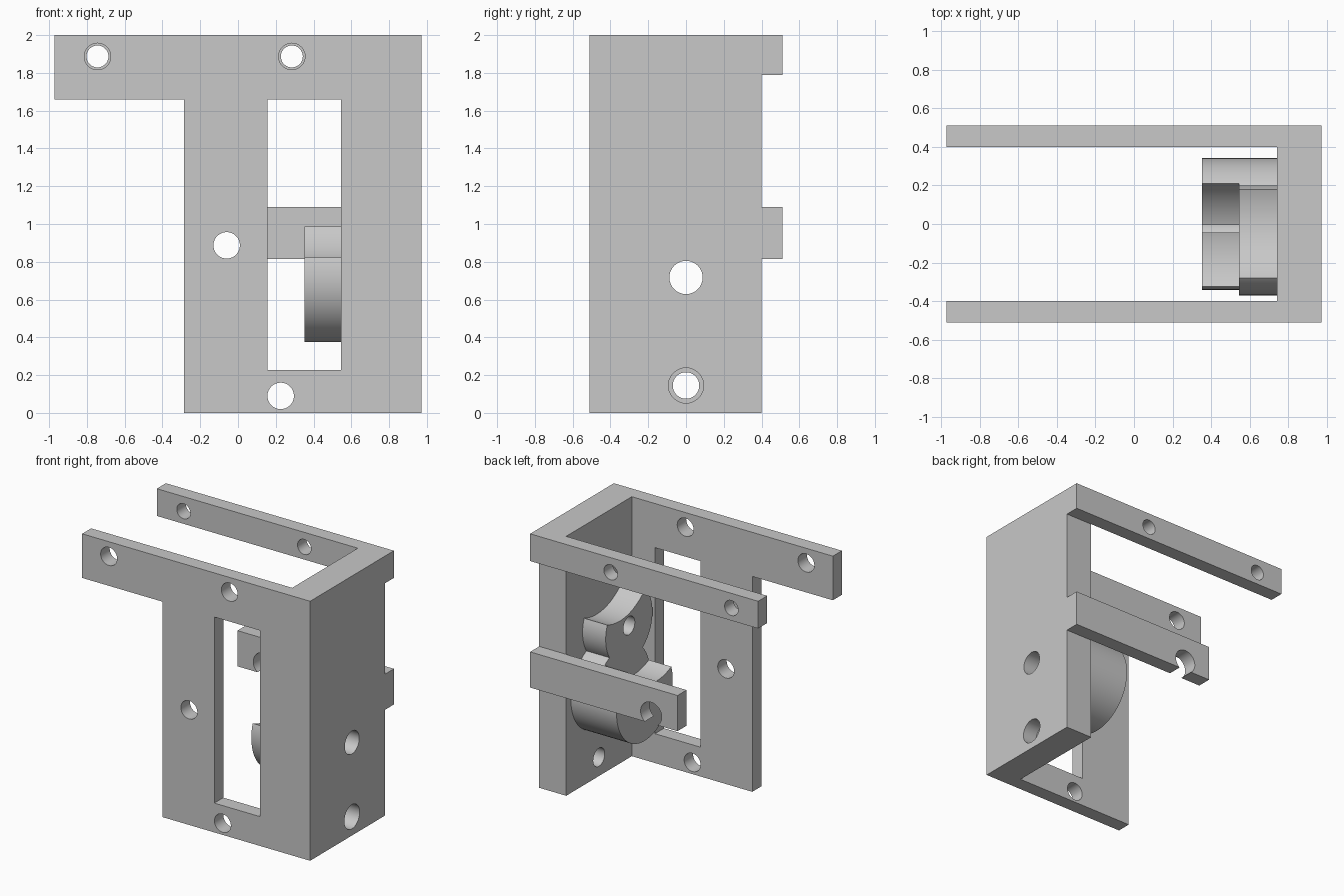
import bpy
from math import pi, radians
from mathutils import Vector

cube = bpy.data.objects.get("Cube")
if cube:
    bpy.data.objects.remove(cube, do_unlink=True)

grey = bpy.data.materials.new("plain grey")
grey.use_nodes = True
colour = (0.58, 0.58, 0.58, 1)
grey.diffuse_color = colour
grey.node_tree.nodes["Principled BSDF"].inputs["Base Color"].default_value = colour


def box(name, low, high):
    low, high = Vector(low), Vector(high)
    bpy.ops.mesh.primitive_cube_add(size=1, location=(low + high) / 2)
    ob = bpy.context.object
    ob.name = name
    ob.scale = high - low
    bpy.ops.object.transform_apply(location=True, rotation=True, scale=True)
    ob.data.materials.append(grey)
    return ob


def rod(name, axis, start, end, centre, radius):
    """Round bar along x or y; centre is given in the two other axes."""
    a, b = centre
    mid = (start + end) / 2
    along_x = axis == "x"
    bpy.ops.mesh.primitive_cylinder_add(
        vertices=64, radius=radius, depth=end - start,
        location=(mid, a, b) if along_x else (a, mid, b),
        rotation=(0, pi / 2, 0) if along_x else (-pi / 2, 0, 0))
    ob = bpy.context.object
    ob.name = name
    bpy.ops.object.transform_apply(location=True, rotation=True, scale=True)
    ob.data.materials.append(grey)
    return ob


def combine(target, tool, operation="DIFFERENCE"):
    mod = target.modifiers.new("combine", "BOOLEAN")
    mod.operation = operation
    mod.solver = "EXACT"
    mod.object = tool
    bpy.context.view_layer.objects.active = target
    bpy.ops.object.modifier_apply(modifier=mod.name)
    bpy.data.objects.remove(tool, do_unlink=True)


def finish(ob):
    bpy.ops.object.select_all(action="DESELECT")
    ob.select_set(True)
    bpy.context.view_layer.objects.active = ob
    bpy.ops.object.shade_smooth_by_angle(angle=radians(30))


# Frame: a solid block carved into front plate, side wall and rear arms.
# Front and rear carvings reach slightly into the cavity so they break through.
frame = box("bracket_frame", (-0.972, -0.51, 0), (0.972, 0.51, 2))
carvings = [
    ((-1.2, -0.4, -0.2), (0.742, 0.4, 2.2)),      # inner cavity
    ((-1.2, -0.7, -0.2), (-0.285, -0.2, 1.66)),   # below the front arm
    ((0.155, -0.7, 0.226), (0.545, -0.2, 1.66)),  # front window
    ((-1.2, 0.399, 1.09), (1.2, 0.7, 1.79)),      # between the rear arms
    ((-1.2, 0.399, -0.2), (1.2, 0.7, 0.815)),     # below the lower rear arm
    ((-1.2, 0.399, 0.7), (-0.285, 0.7, 1.3)),     # end of the lower rear arm
]
for low, high in carvings:
    combine(frame, box("carving", low, high))

# Screw holes in the front plate and rear arms
top_holes = [(-0.744, 1.887), (0.285, 1.887)]
pivot_hole = (-0.06, 0.887)
for spot in top_holes + [pivot_hole, (0.226, 0.09)]:
    combine(frame, rod("hole", "y", -0.6, -0.3, spot, 0.07))
for spot in top_holes:
    combine(frame, rod("hole", "y", 0.3, 0.6, spot, 0.058))
combine(frame, rod("hole", "y", 0.3, 0.6, pivot_hole, 0.09))

# Side wall: shaft hole and counterbored lower hole
shaft = (0, 0.717)
lower_hole = (0, 0.145)
combine(frame, rod("hole", "x", 0.6, 1.1, shaft, 0.088))
combine(frame, rod("hole", "x", 0.6, 1.1, lower_hole, 0.07))
combine(frame, rod("counterbore", "x", 0.855, 1.1, lower_hole, 0.093))
finish(frame)

# Cam: thick lower disc and thin upper disc, each with a hollow bite
upper = (-0.085, 1.18)
cam = rod("stepped_cam", "x", 0.353, 0.755, shaft, 0.342)
combine(cam, rod("bite", "x", 0.2, 0.545, (-0.143, 1.187), 0.407))
upper_disc = rod("upper_disc", "x", 0.545, 0.755, upper, 0.285)
combine(upper_disc, rod("bite", "x", 0.4, 0.9, (0.029, 1.69), 0.433))
combine(cam, upper_disc, "UNION")
combine(cam, rod("hole", "x", 0.2, 0.9, shaft, 0.088))
combine(cam, rod("hole", "x", 0.4, 0.9, upper, 0.07))
finish(cam)
